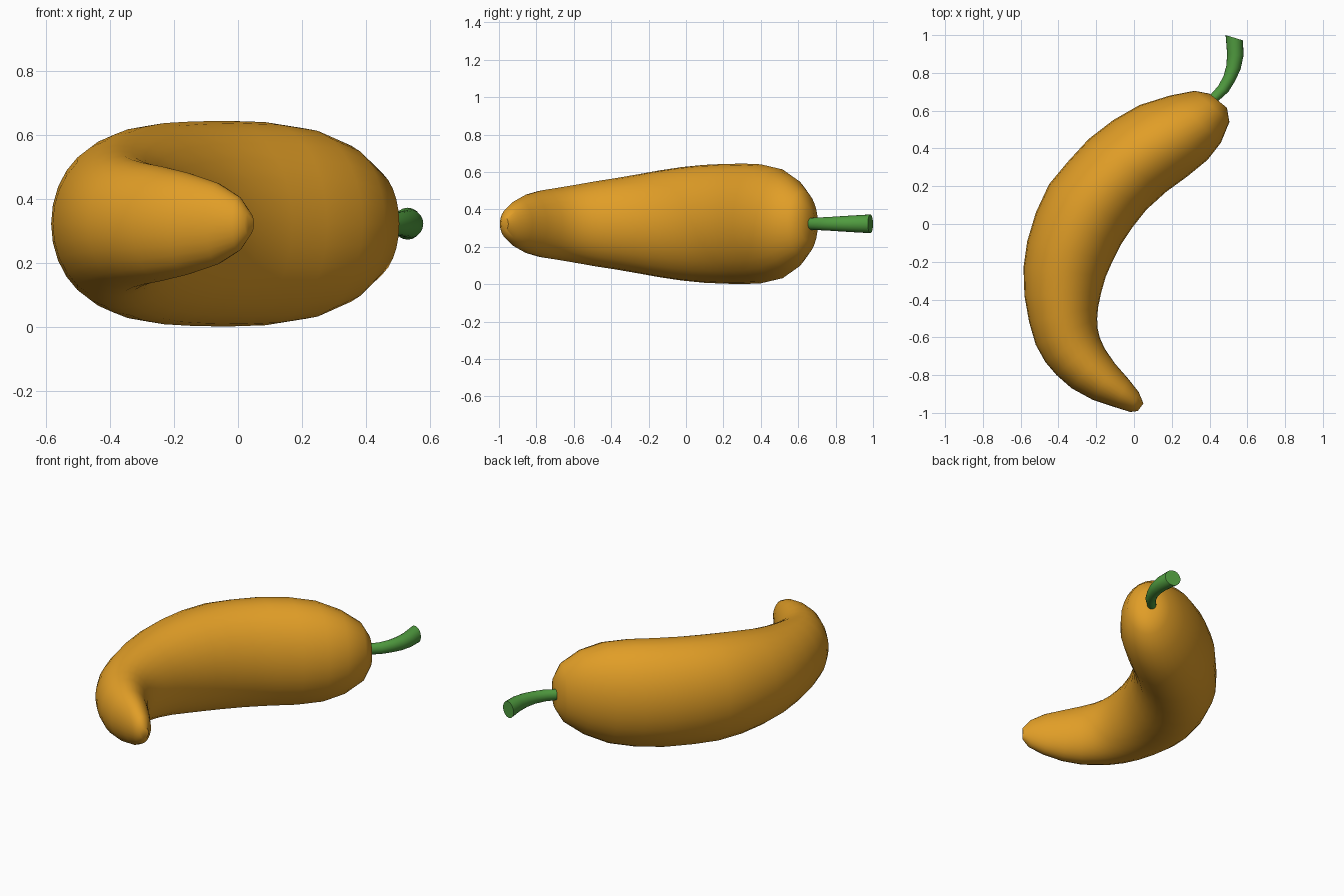
import bpy, bmesh, math
from mathutils import Vector

ZC = 0.323  # height of the centre line


def material(name, rgb):
    m = bpy.data.materials.new(name)
    m.diffuse_color = (*rgb, 1)
    return m


def loft(name, sections, mat, sides=28):
    """Skin ellipses given as outer x, y, inner x, y, half height."""
    bm = bmesh.new()
    rings = []
    for ox, oy, ix, iy, h in sections:
        o, i = Vector((ox, oy, ZC)), Vector((ix, iy, ZC))
        mid, half = (o + i) / 2, (o - i) / 2
        rings.append([bm.verts.new(mid + half * math.cos(a) + Vector((0, 0, h * math.sin(a))))
                      for a in (2 * math.pi * k / sides for k in range(sides))])
    for r, s in zip(rings, rings[1:]):
        for k in range(sides):
            n = (k + 1) % sides
            bm.faces.new((r[k], r[n], s[n], s[k]))
    bm.faces.new(rings[0])
    bm.faces.new(rings[-1])
    bmesh.ops.recalc_face_normals(bm, faces=bm.faces)
    me = bpy.data.meshes.new(name)
    bm.to_mesh(me)
    bm.free()
    me.materials.append(mat)
    ob = bpy.data.objects.new(name, me)
    bpy.context.collection.objects.link(ob)
    bpy.ops.object.select_all(action='DESELECT')
    ob.select_set(True)
    bpy.context.view_layer.objects.active = ob
    bpy.ops.object.shade_smooth_by_angle(angle=math.radians(50))
    return ob


# Curved fruit body, from the narrow tip to the blunt stem end
loft("fruit_body", [
    (0.020, -0.990, 0.050, -0.950, 0.035),
    (-0.02, -0.995, 0.025, -0.890, 0.085),
    (-0.10, -0.970, -0.03, -0.820, 0.128),
    (-0.22, -0.930, -0.10, -0.740, 0.160),
    (-0.33, -0.870, -0.155, -0.660, 0.180),
    (-0.41, -0.800, -0.182, -0.600, 0.190),
    (-0.47, -0.730, -0.193, -0.550, 0.200),
    (-0.52, -0.640, -0.195, -0.500, 0.212),
    (-0.555, -0.52, -0.190, -0.440, 0.228),
    (-0.58, -0.380, -0.173, -0.360, 0.245),
    (-0.585, -0.23, -0.150, -0.280, 0.265),
    (-0.565, -0.09, -0.115, -0.200, 0.285),
    (-0.52, 0.060, -0.070, -0.110, 0.303),
    (-0.45, 0.210, -0.010, -0.020, 0.315),
    (-0.35, 0.330, 0.065, 0.075, 0.320),
    (-0.24, 0.450, 0.170, 0.170, 0.322),
    (-0.11, 0.550, 0.280, 0.250, 0.318),
    (0.03, 0.630, 0.390, 0.340, 0.298),
    (0.19, 0.680, 0.460, 0.430, 0.250),
    (0.32, 0.705, 0.505, 0.540, 0.175),
    (0.40, 0.690, 0.492, 0.615, 0.095),
], material("ripe orange", (0.75, 0.34, 0.02)))

# Bent stem, widening towards the cut end
loft("stem", [
    (0.370, 0.650, 0.410, 0.610, 0.030),
    (0.405, 0.685, 0.450, 0.655, 0.032),
    (0.445, 0.730, 0.500, 0.700, 0.034),
    (0.475, 0.785, 0.537, 0.760, 0.037),
    (0.489, 0.840, 0.565, 0.822, 0.041),
    (0.493, 0.900, 0.580, 0.893, 0.045),
    (0.485, 1.000, 0.577, 0.972, 0.050),
], material("stem green", (0.08, 0.33, 0.05)), 20)
